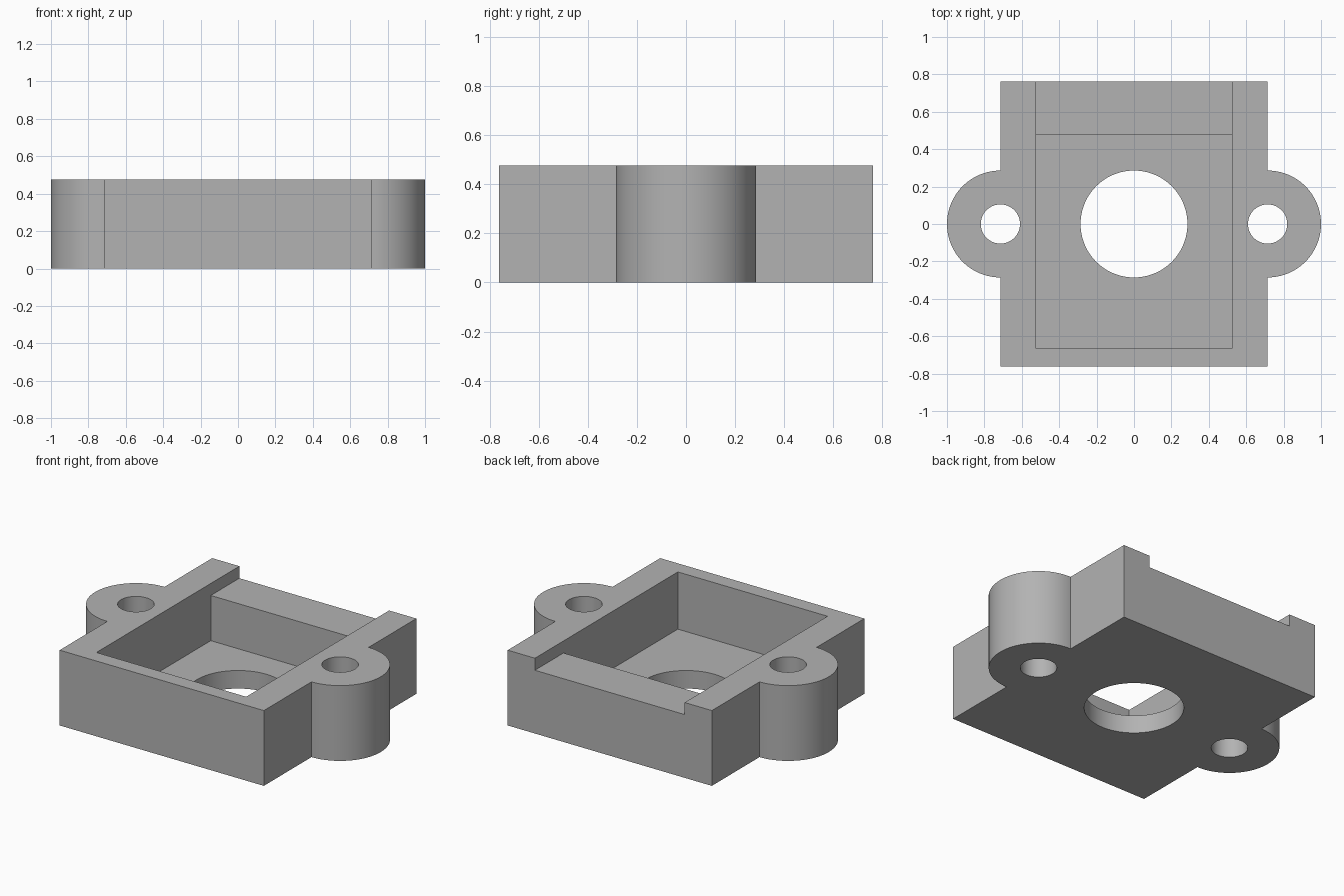
import bpy
import bmesh
from math import sin, cos, pi

if "Cube" in bpy.data.objects:
    bpy.data.objects.remove(bpy.data.objects["Cube"], do_unlink=True)

# Main dimensions
U = 1 / 10.5
HALF_W, HALF_L, HEIGHT = 7.5 * U, 8 * U, 5 * U
EAR_R, BORE_R, SCREW_R = 3 * U, 3 * U, 1.1 * U
FLOOR, POCKET_X = 1.2 * U, 5.5 * U
POCKET_FRONT, POCKET_BACK = -7 * U, 5 * U
LEDGE_Z = 4.2 * U
MARGIN = 0.1

grey = bpy.data.materials.new("plain grey")
grey.use_nodes = True
colour = (0.45, 0.45, 0.45, 1)
grey.diffuse_color = colour
grey.node_tree.nodes["Principled BSDF"].inputs["Base Color"].default_value = colour


def prism(name, outline, z0, z1):
    """Extrude a counter-clockwise outline from z0 up to z1."""
    bm = bmesh.new()
    base = bm.faces.new([bm.verts.new((x, y, z0)) for x, y in outline])
    top = bmesh.ops.extrude_face_region(bm, geom=[base])["geom"]
    verts = [v for v in top if isinstance(v, bmesh.types.BMVert)]
    bmesh.ops.translate(bm, verts=verts, vec=(0, 0, z1 - z0))
    bmesh.ops.recalc_face_normals(bm, faces=bm.faces)
    mesh = bpy.data.meshes.new(name)
    bm.to_mesh(mesh)
    bm.free()
    mesh.materials.append(grey)
    obj = bpy.data.objects.new(name, mesh)
    bpy.context.collection.objects.link(obj)
    return obj


def arc(cx, r, start, sweep, n):
    return [(cx + r * cos(start + sweep * i / n), r * sin(start + sweep * i / n))
            for i in range(n + 1)]


def circle(cx, r):
    return arc(cx, r, 0, 2 * pi, 96)[:-1]


def rect(x, y0, y1):
    return [(-x, y0), (x, y0), (x, y1), (-x, y1)]


# Block with a rounded mounting ear on each side
right_half = [(HALF_W, -HALF_L)] + arc(HALF_W, EAR_R, -pi / 2, pi, 48) + [(HALF_W, HALF_L)]
outline = right_half + [(-x, -y) for x, y in right_half]
housing = prism("housing", outline, 0, HEIGHT)

# Pocket, open rear ledge, centre bore and screw holes
cutters = [
    prism("pocket_cutter", rect(POCKET_X, POCKET_FRONT, POCKET_BACK), FLOOR, HEIGHT + MARGIN),
    prism("ledge_cutter", rect(POCKET_X, 0, HALF_L + MARGIN), LEDGE_Z, HEIGHT + MARGIN),
    prism("bore_cutter", circle(0, BORE_R), -MARGIN, FLOOR + MARGIN),
]
for side in (-1, 1):
    cutters.append(prism("screw_hole_cutter", circle(side * HALF_W, SCREW_R),
                         -MARGIN, HEIGHT + MARGIN))

bpy.ops.object.select_all(action="DESELECT")
housing.select_set(True)
bpy.context.view_layer.objects.active = housing
for cutter in cutters:
    cutter.hide_render = True
    mod = housing.modifiers.new(cutter.name, "BOOLEAN")
    mod.operation = "DIFFERENCE"
    mod.solver = "EXACT"
    mod.object = cutter
    bpy.ops.object.modifier_apply(modifier=mod.name)
    bpy.data.objects.remove(cutter, do_unlink=True)

bpy.ops.object.shade_smooth_by_angle(angle=pi / 6)
